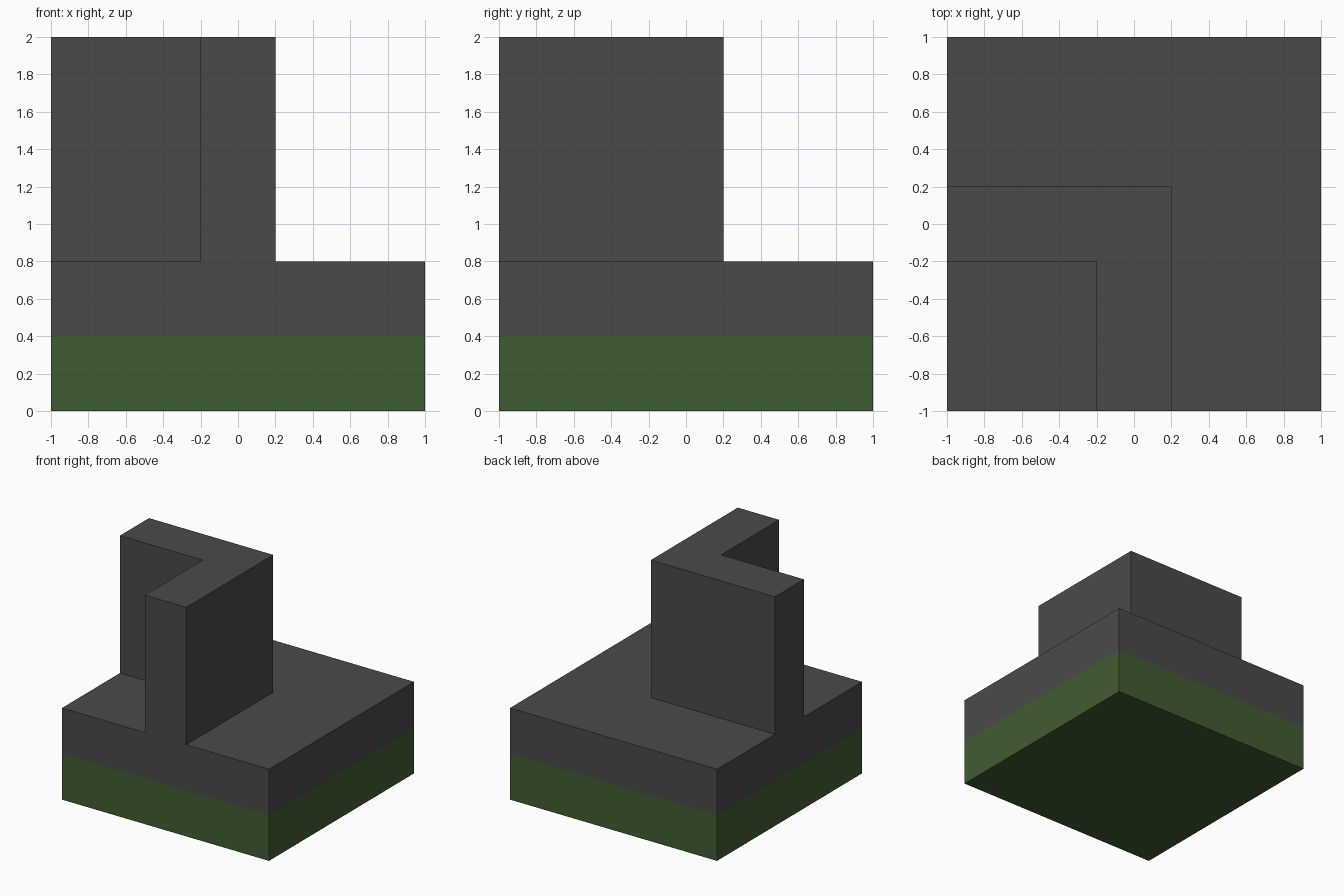
import bpy
import bmesh
import math

default = bpy.data.objects.get("Cube")
if default:
    bpy.data.objects.remove(default, do_unlink=True)


def make_material(name, rgb):
    mat = bpy.data.materials.new(name)
    mat.use_nodes = True
    colour = (*rgb, 1.0)
    mat.diffuse_color = colour
    bsdf = next(n for n in mat.node_tree.nodes if n.type == 'BSDF_PRINCIPLED')
    bsdf.inputs["Base Color"].default_value = colour
    return mat


def raise_faces(bm, faces, height):
    """Extrude faces straight up and return the new top faces."""
    geom = bmesh.ops.extrude_face_region(bm, geom=faces)["geom"]
    verts = [g for g in geom if isinstance(g, bmesh.types.BMVert)]
    bmesh.ops.translate(bm, verts=verts, vec=(0, 0, height))
    bmesh.ops.delete(bm, geom=[f for f in faces if f.is_valid], context='FACES')
    return [g for g in geom if isinstance(g, bmesh.types.BMFace)]


GREEN_TOP, SLAB_TOP, WALL_TOP = 0.4, 0.8, 2.0
cuts = (-1.0, -0.2, 0.2, 1.0)

bm = bmesh.new()

# Square plan, divided along the lines of the corner wall
grid = [[bm.verts.new((x, y, 0)) for y in cuts] for x in cuts]
plan = [bm.faces.new((grid[i][j], grid[i + 1][j], grid[i + 1][j + 1], grid[i][j + 1]))
        for i in range(3) for j in range(3)]

# Green base layer and grey slab
top = raise_faces(bm, plan, GREEN_TOP)
top = raise_faces(bm, top, SLAB_TOP - GREEN_TOP)

# L-shaped corner wall, flush with the front and right edges of the slab
wall = []
for f in top:
    c = f.calc_center_median()
    if max(c.x, c.y) < 0.2 and max(c.x, c.y) > -0.2:
        wall.append(f)
raise_faces(bm, wall, WALL_TOP - SLAB_TOP)

# Close the underside
bmesh.ops.holes_fill(bm, edges=[e for e in bm.edges if e.is_boundary], sides=0)
bmesh.ops.recalc_face_normals(bm, faces=bm.faces[:])

# Green below the colour line, grey above
for f in bm.faces:
    f.material_index = 0 if f.calc_center_median().z < GREEN_TOP else 1

# Merge flat neighbouring faces, keeping the colour border
bmesh.ops.dissolve_limit(bm, angle_limit=math.radians(1), verts=bm.verts[:],
                         edges=bm.edges[:], delimit={'MATERIAL'})

mesh = bpy.data.meshes.new("base_with_corner_wall")
bm.to_mesh(mesh)
bm.free()
mesh.materials.append(make_material("dark_green", (0.0513, 0.1070, 0.0331)))
mesh.materials.append(make_material("dark_grey", (0.0685, 0.0685, 0.0685)))
obj = bpy.data.objects.new("base_with_corner_wall", mesh)
bpy.context.collection.objects.link(obj)
